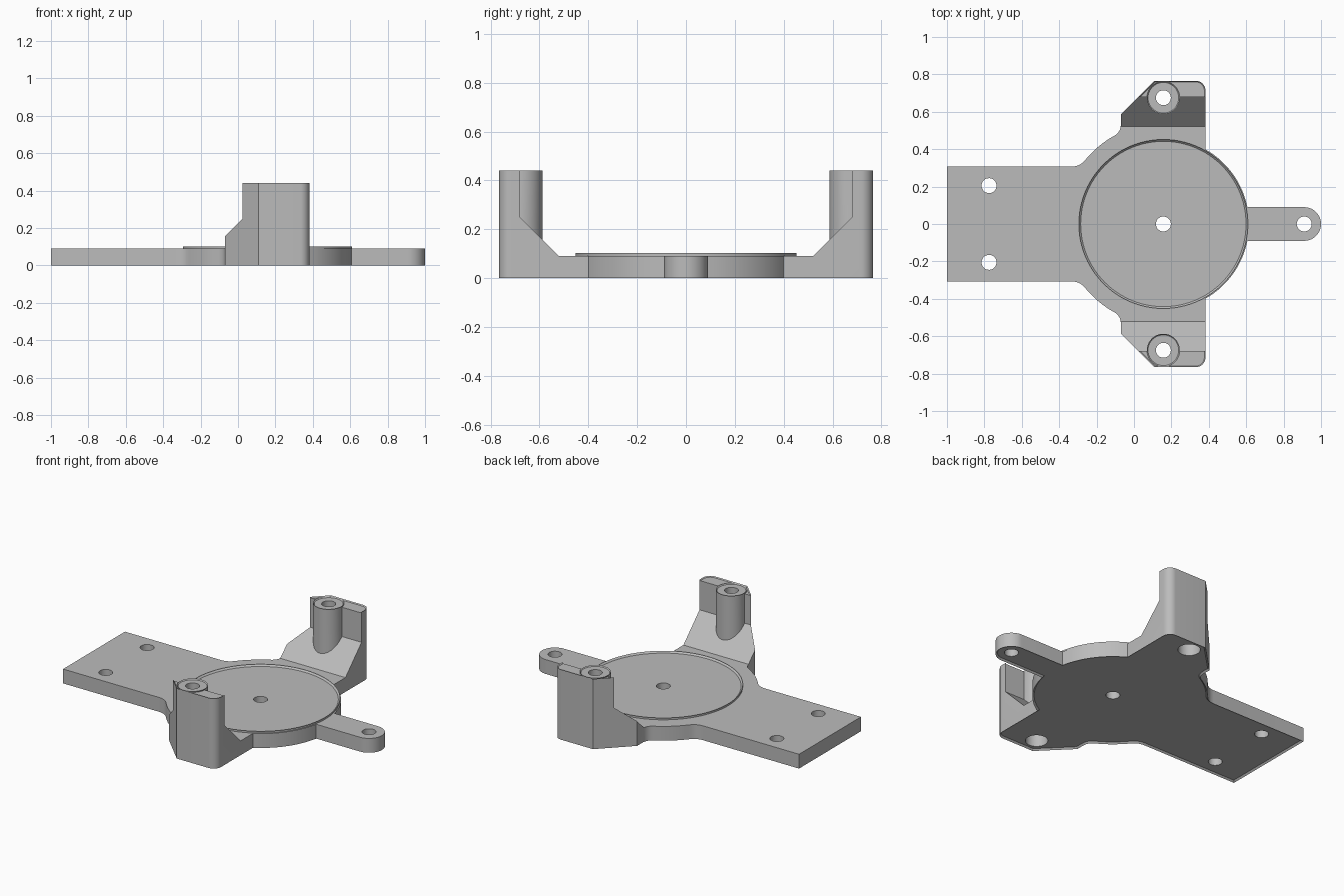
import bpy, bmesh
from math import cos, sin, radians, asin, acos, degrees
from mathutils import Matrix, Vector

cube = bpy.data.objects.get("Cube")
if cube:
    bpy.data.objects.remove(cube, do_unlink=True)

grey = bpy.data.materials.new("plain grey")
grey.use_nodes = True
grey.diffuse_color = (0.5, 0.5, 0.5, 1)
grey.node_tree.nodes["Principled BSDF"].inputs["Base Color"].default_value = (0.5, 0.5, 0.5, 1)

HUB_X, ARM_X, POST_Y = 0.157, 0.91, 0.675
PLATE_TOP, POST_TOP = 0.09, 0.44


def arc(cx, cy, r, start, end, n):
    angles = [radians(start + (end - start) * i / n) for i in range(n + 1)]
    return [(cx + r * cos(a), cy + r * sin(a)) for a in angles]


def fillet(a, corner, b, n=6):
    a, corner, b = Vector(a), Vector(corner), Vector(b)
    ts = [i / n for i in range(n + 1)]
    return [tuple(a * (1 - t) ** 2 + corner * 2 * t * (1 - t) + b * t * t) for t in ts]


def prism(name, outline, z0, z1, bottom=0, top=0):
    """Extrude an outline upward, with optional chamfered ends."""
    bm = bmesh.new()
    base = bm.faces.new([bm.verts.new((x, y, z0)) for x, y in outline])
    up = bmesh.ops.extrude_face_region(bm, geom=[base], use_keep_orig=True)["geom"]
    for v in (g for g in up if isinstance(g, bmesh.types.BMVert)):
        v.co.z = z1
    cap = next(g for g in up if isinstance(g, bmesh.types.BMFace))
    bmesh.ops.recalc_face_normals(bm, faces=bm.faces[:])
    for face, size, sign in ((base, bottom, 1), (cap, top, -1)):
        if size:
            rim = list(face.verts)
            bmesh.ops.inset_region(bm, faces=[face], thickness=size, use_even_offset=True)
            for v in rim:
                v.co.z += sign * size
    bmesh.ops.recalc_face_normals(bm, faces=bm.faces[:])
    mesh = bpy.data.meshes.new(name)
    bm.to_mesh(mesh)
    bm.free()
    mesh.materials.append(grey)
    obj = bpy.data.objects.new(name, mesh)
    bpy.context.collection.objects.link(obj)
    return obj


def cylinder(name, x, y, r, z0, z1, top=0, n=40):
    return prism(name, arc(x, y, r, 0, 360, n)[:-1], z0, z1, top=top)


def combine(target, tool, operation):
    mod = target.modifiers.new(operation, "BOOLEAN")
    mod.operation, mod.solver, mod.object = operation, "EXACT", tool
    bpy.context.view_layer.objects.active = target
    bpy.ops.object.modifier_apply(modifier=mod.name)
    bpy.data.objects.remove(tool, do_unlink=True)


# Half outline: rounded arm, hub edge, post footprint, wide left plate
WIDE, NARROW, HALF = 0.54, 0.458, 0.307
POST_R, POST_L = 0.382, -0.07
half = arc(ARM_X, 0, 0.09, 0, 90, 12)
half += arc(HUB_X, 0, NARROW, degrees(asin(0.09 / NARROW)),
            degrees(acos((POST_R - HUB_X) / NARROW)), 14)
half += arc(POST_R - 0.05, 0.715, 0.05, 0, 90, 8)
half += [(0.11, 0.765), (POST_L, 0.585)]
shoulder = arc(HUB_X, 0, WIDE, 119, 140.5, 8)
half += fillet((POST_L, 0.535), (POST_L, 0.491), shoulder[0])
half += shoulder[1:-1]
half += fillet(shoulder[-1], (-0.288, HALF), (-0.335, HALF))
half += [(-1, HALF)]
outline = half + [(x, -y) for x, y in reversed(half[1:])]

# Full-height body, then the space above the plate and between the posts is cut away
body = prism("mounting_bracket", outline, 0, POST_TOP, bottom=0.01, top=0.006)
side = [(0.52, PLATE_TOP), (0.68, 0.25), (0.68, 0.6)]
gap = prism("gap_cutter", [(-y, z) for y, z in side] + side[::-1], -1.2, 1.2)
gap.data.transform(Matrix(((0, 0, 1, 0), (1, 0, 0, 0), (0, 1, 0, 0), (0, 0, 0, 1))))
combine(body, gap, "DIFFERENCE")

# Raised hub disc and screw bosses
combine(body, cylinder("hub_disc", HUB_X, 0, 0.452, 0.03, 0.102, 0.01, 96), "UNION")
for s in (-1, 1):
    combine(body, cylinder("boss", HUB_X, s * POST_Y, 0.088, 0.05, POST_TOP, 0.006), "UNION")

# Through holes, with wider recesses below the posts
holes = [(HUB_X, 0), (ARM_X, 0)]
for s in (-1, 1):
    holes += [(-0.775, s * 0.205), (HUB_X, s * POST_Y)]
    combine(body, cylinder("recess", HUB_X, s * POST_Y, 0.064, -0.1, 0.25), "DIFFERENCE")
for x, y in holes:
    combine(body, cylinder("hole", x, y, 0.04, -0.1, 0.6, n=32), "DIFFERENCE")

bpy.ops.object.select_all(action="DESELECT")
body.select_set(True)
bpy.context.view_layer.objects.active = body
bpy.ops.object.shade_smooth_by_angle(angle=radians(30))
